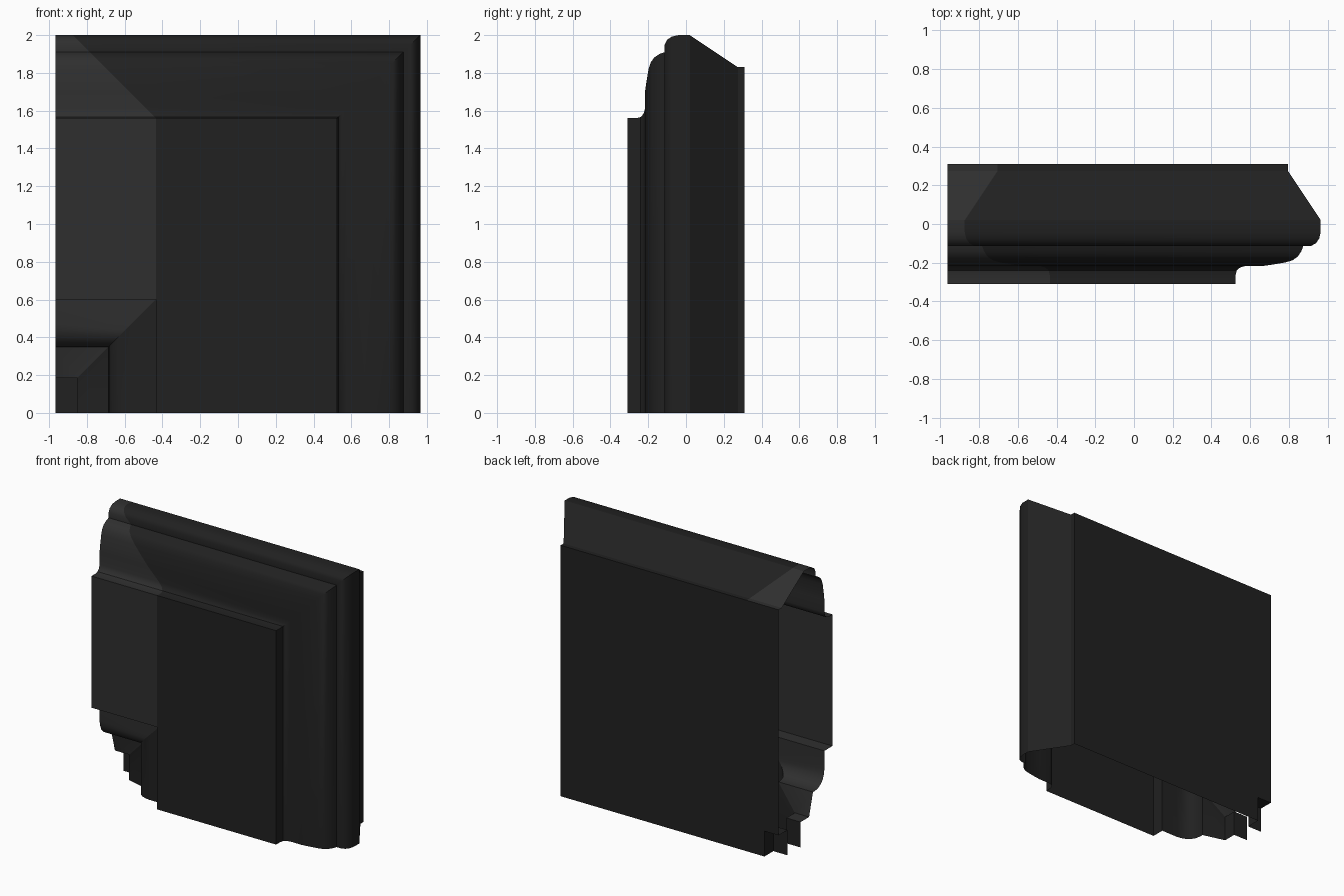
import bpy, math

if "Cube" in bpy.data.objects:
    bpy.data.objects.remove(bpy.data.objects["Cube"])

DARK, LIGHT = 0, 1
END = -0.965      # cut left end of the head
SHIFT = 1.035     # mitre: x = z - SHIFT on the jamb side
SPLIT = 1.125     # head/jamb colour split: x = SPLIT - z

mats = []
for name, v in (("dark_frame", 0.015), ("light_frame", 0.028)):
    m = bpy.data.materials.new(name)
    m.diffuse_color = (v, v, v, 1)
    m.use_nodes = True
    m.node_tree.nodes["Principled BSDF"].inputs["Base Color"].default_value = m.diffuse_color
    mats.append(m)


def make(name, verts, faces, ids, smooth=False):
    me = bpy.data.meshes.new(name)
    me.from_pydata(verts, [], faces)
    for m in mats:
        me.materials.append(m)
    for p, i in zip(me.polygons, ids):
        p.material_index = i
    ob = bpy.data.objects.new(name, me)
    bpy.context.collection.objects.link(ob)
    if smooth:
        bpy.ops.object.select_all(action='DESELECT')
        ob.select_set(True)
        bpy.context.view_layer.objects.active = ob
        bpy.ops.object.shade_smooth_by_angle(angle=math.radians(30))
    return ob


def sweep(name, profile, stations, colours):
    """Sweep a (y, z) profile through mitred stations, each mapping z to (x, z)."""
    n, verts, faces, ids = len(profile), [], [], []
    for s in stations:
        for y, z in profile:
            x, zz = s(z)
            verts.append((x, y, zz))
    for i, c in enumerate(colours):
        for j in range(n - 1):
            a, b = i * n + j, (i + 1) * n + j
            faces.append((a, a + 1, b + 1, b))
            ids.append(c)
    return make(name, verts, faces, ids, True)


def panel(name, pts, y, colour=DARK, back=False):
    verts = [(x, y, z) for x, z in pts]
    f = list(range(len(pts)))
    return make(name, verts, [f[::-1] if back else f], [colour])


def rect(x0, x1, z0, z1):
    return [(x0, z0), (x1, z0), (x1, z1), (x0, z1)]


end = lambda z: (END, z)
split = lambda z: (SPLIT - z, z)
mitre = lambda z: (z - SHIFT, z)
foot = lambda z: (z - SHIFT, 0)

# outer moulding along the top and down the right side
outer = [(.31, 1.83), (.275, 1.83), (.02, 2.0), (-.04, 2.0), (-.075, 1.992),
         (-.1, 1.975), (-.113, 1.95), (-.113, 1.91), (-.14, 1.9), (-.168, 1.882),
         (-.187, 1.855), (-.198, 1.82), (-.21, 1.75), (-.217, 1.7), (-.217, 1.61),
         (-.225, 1.583), (-.24, 1.566), (-.265, 1.56), (-.31, 1.56)]
sweep("outer_moulding", outer, [end, split, mitre, foot], [LIGHT, DARK, DARK])

# inner moulding around the opening
inner = [(-.31, .6), (-.217, .6), (-.217, .47), (-.212, .435), (-.198, .4),
         (-.175, .373), (-.145, .356), (-.11, .35), (-.085, .35), (-.04, .185), (.057, .185)]
sweep("inner_moulding", inner, [end, mitre, foot], [LIGHT, DARK])
sweep("rear_rebate", [(.207, .185), (.31, .185)], [end, mitre, foot], [DARK, DARK])

# flat fronts and back
panel("head_front", rect(END, -.435, .6, 1.56), -.31, LIGHT)
panel("jamb_front", rect(-.435, .525, 0, 1.56), -.31)
panel("back_board", [(END, .185), (-.85, .185), (-.85, 0), (.795, 0), (.795, 1.83), (END, 1.83)],
      .31, DARK, True)

# two panes filling the opening
panel("front_pane", rect(END, -.85, 0, .185), .057)
panel("rear_pane", rect(END, -.85, 0, .185), .207, DARK, True)
